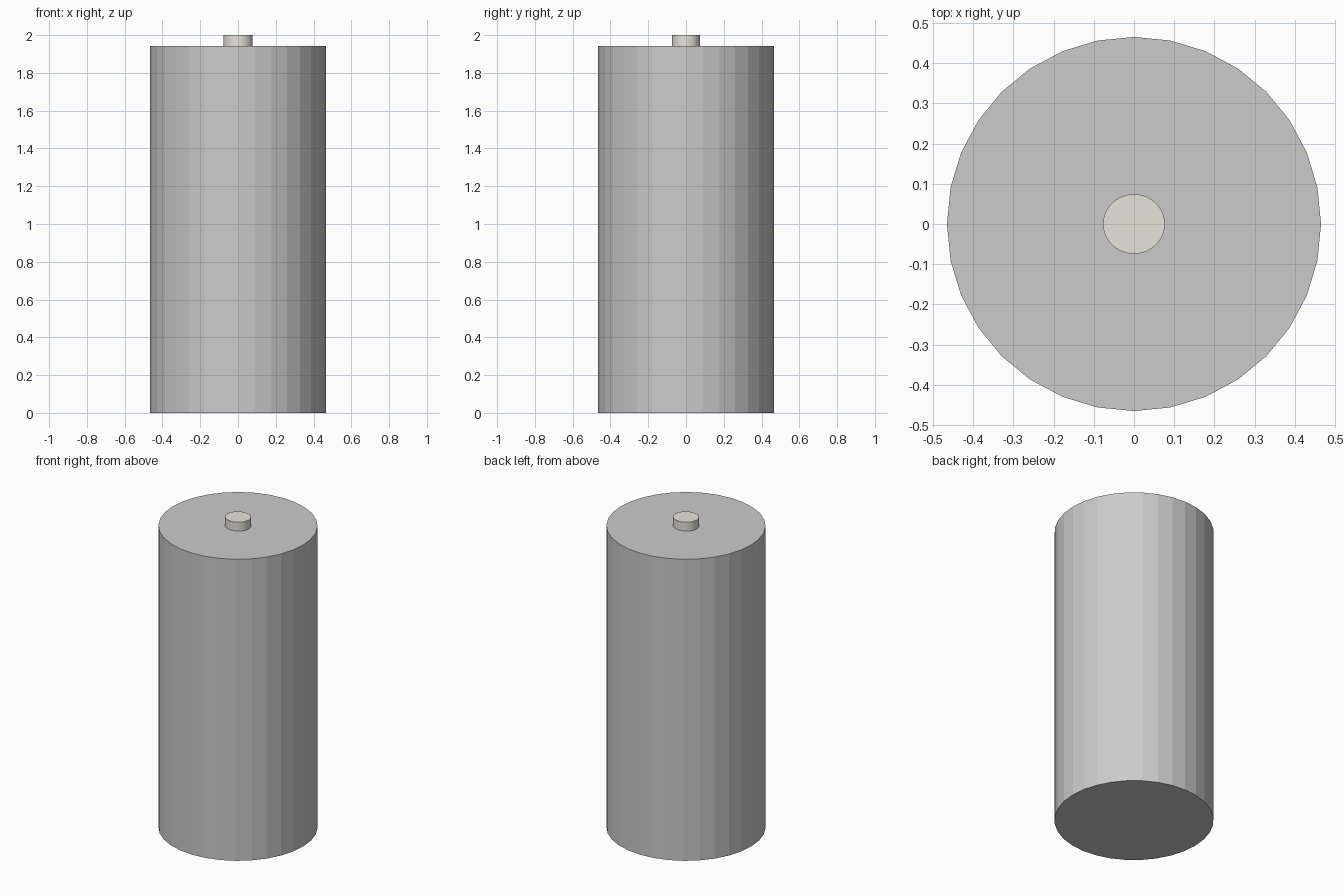
import bpy

if "Cube" in bpy.data.objects:
    bpy.data.objects.remove(bpy.data.objects["Cube"])


def cylinder(name, rx, ry, z0, z1, sides=32):
    """Upright flat-shaded cylinder between two heights."""
    bpy.ops.mesh.primitive_cylinder_add(vertices=sides, radius=1, depth=1,
                                        location=(0, 0, (z0 + z1) / 2))
    ob = bpy.context.object
    ob.name = name
    ob.scale = (rx, ry, z1 - z0)
    bpy.ops.object.transform_apply(location=False, rotation=False, scale=True)
    return ob


# Main body
cylinder("body", 0.465, 0.465, 0.0, 1.943)

# Small raised terminal on top, slightly oval
terminal = cylinder("top_terminal", 0.077, 0.074, 1.943, 2.0)
metal = bpy.data.materials.new("warm_metal")
metal.diffuse_color = (0.8, 0.77, 0.71, 1)
metal.use_nodes = True
metal.node_tree.nodes["Principled BSDF"].inputs["Base Color"].default_value = metal.diffuse_color
terminal.data.materials.append(metal)
